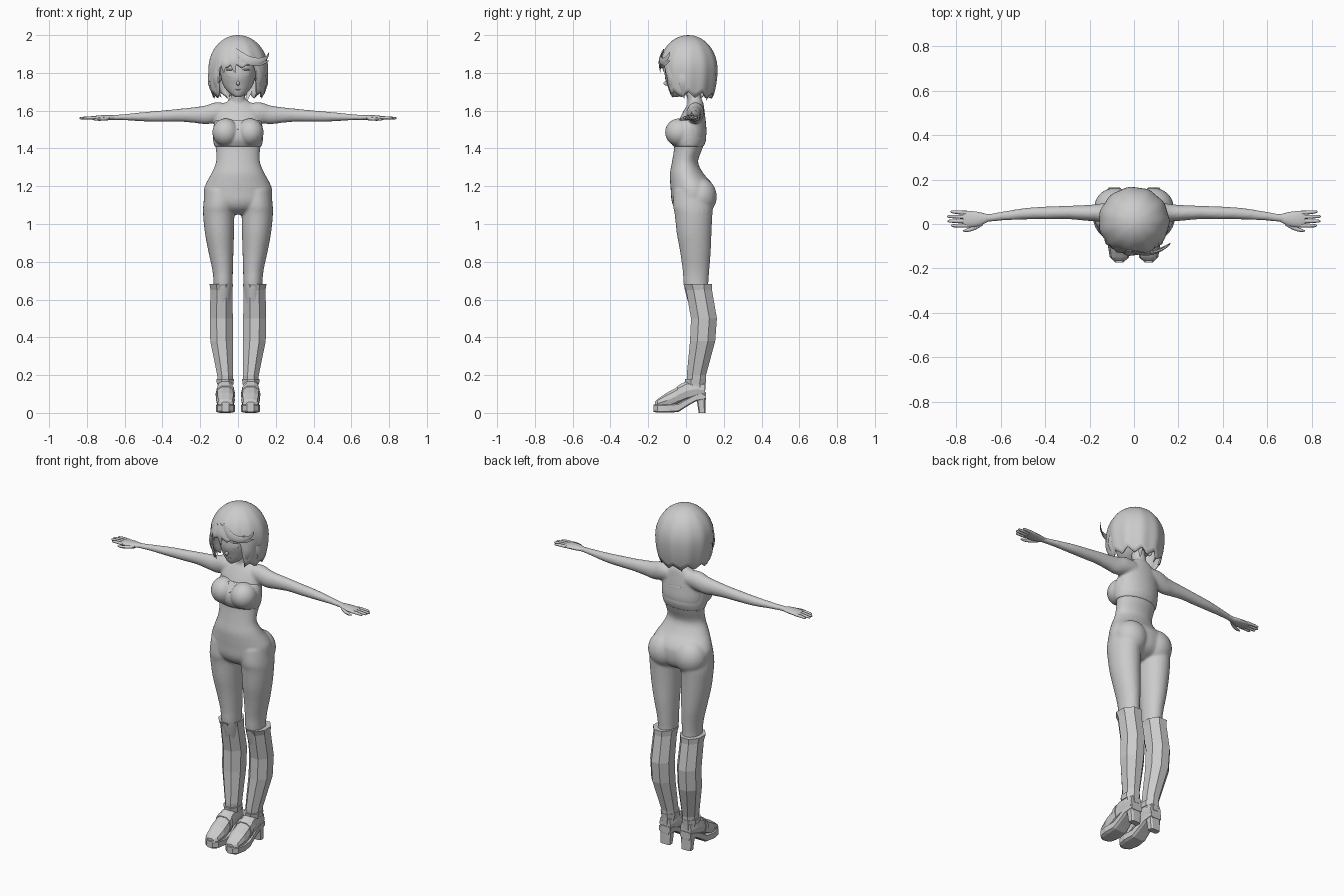
import bpy, bmesh, math
from mathutils import Matrix, Vector

grey = bpy.data.materials.new("plain_grey")
grey.diffuse_color = (0.6, 0.6, 0.6, 1)


def spline(rings, k):
    """Catmull-Rom resampling of cross-sections."""
    if k < 2:
        return rings
    out = []
    for i in range(len(rings) - 1):
        p0, p1 = rings[max(i - 1, 0)], rings[i]
        p2, p3 = rings[i + 1], rings[min(i + 2, len(rings) - 1)]
        for j in range(k):
            u = j / k
            out.append([0.5 * (2 * b + (c - a) * u + (2 * a - 5 * b + 4 * c - d) * u * u
                               + (3 * b - a - 3 * c + d) * u ** 3)
                        for a, b, c, d in zip(p0, p1, p2, p3)])
    return out + [rings[-1]]


def loft(bm, rings, axis="z", n=24, k=4, s=1, power=1.0, turn=0.0, grow=1.0):
    """Rings are (position, centre a, centre b, radius a, radius b) along an axis."""
    loops = []
    for t, ca, cb, ra, rb in spline(rings, k):
        loop = []
        for i in range(n):
            a = 2 * math.pi * (i + turn) / n
            c, d = math.cos(a), math.sin(a)
            u = ca + ra * grow * math.copysign(abs(c) ** power, c)
            v = cb + rb * grow * math.copysign(abs(d) ** power, d)
            p = {"z": (u, v, t), "x": (t, u, v), "y": (u, t, v)}[axis]
            loop.append(bm.verts.new((p[0] * s, p[1], p[2])))
        loops.append(loop)
    for lo, hi in zip(loops, loops[1:]):
        for i in range(n):
            j = (i + 1) % n
            bm.faces.new((lo[i], lo[j], hi[j], hi[i]))
    bm.faces.new(loops[0])
    bm.faces.new(loops[-1])


def ball(bm, centre, radii, spin=0.0):
    m = Matrix.Translation(centre) @ Matrix.Rotation(spin, 4, "Z") @ Matrix.Diagonal((*radii, 1))
    bmesh.ops.create_uvsphere(bm, u_segments=24, v_segments=14, radius=1, matrix=m)


def finish(name, bm, smooth=True, angle=50, voxel=0, relax=5):
    bmesh.ops.recalc_face_normals(bm, faces=bm.faces[:])
    me = bpy.data.meshes.new(name)
    for f in bm.faces:
        f.smooth = smooth
    bm.to_mesh(me)
    bm.free()
    if smooth:
        me.set_sharp_from_angle(angle=math.radians(angle))
    me.materials.append(grey)
    ob = bpy.data.objects.new(name, me)
    bpy.context.collection.objects.link(ob)
    if voxel:
        r = ob.modifiers.new("blend", "REMESH")
        r.mode, r.voxel_size, r.use_smooth_shade = "VOXEL", voxel, True
        m = ob.modifiers.new("relax", "SMOOTH")
        m.factor, m.iterations = 0.5, relax
    return ob


# Body: torso, neck, legs and arms blended into one skin
bm = bmesh.new()
loft(bm, [(1.05, 0, .03, .05, .04), (1.08, 0, .035, .13, .09), (1.12, 0, .036, .175, .112),
          (1.18, 0, .035, .181, .116), (1.22, 0, .025, .167, .109), (1.27, 0, .003, .14, .088),
          (1.33, 0, -.005, .116, .069), (1.40, 0, .012, .118, .075), (1.47, 0, .025, .128, .083),
          (1.54, 0, .032, .125, .073), (1.60, 0, .043, .115, .055), (1.64, 0, .052, .07, .04),
          (1.665, 0, .05, .035, .03)], n=32)
loft(bm, [(1.58, 0, .05, .045, .04), (1.65, 0, .046, .039, .038), (1.74, 0, .03, .038, .038)])
for s in (1, -1):
    loft(bm, [(1.18, .09, .035, .085, .1), (1.10, .1, .037, .084, .106), (1.05, .102, .04, .083, .1),
              (.95, .098, .043, .077, .092), (.85, .09, .05, .066, .081), (.75, .081, .053, .054, .07),
              (.66, .079, .055, .049, .064), (.5, .083, .085, .04, .05)], s=s)
    ball(bm, (.085 * s, .075, 1.145), (.094, .088, .1))
    loft(bm, [(.06, .05, 1.595, .045, .045), (.12, .05, 1.59, .045, .054), (.17, .05, 1.578, .039, .05),
              (.22, .05, 1.577, .035, .043), (.30, .052, 1.576, .03, .035), (.38, .05, 1.572, .029, .031),
              (.48, .047, 1.568, .026, .026), (.58, .037, 1.566, .021, .018),
              (.65, .028, 1.564, .018, .014), (.69, .025, 1.563, .021, .013)], "x", s=s)
finish("body", bm, voxel=.007, relax=6)

# Cropped top with rounded bust
bm = bmesh.new()
loft(bm, [(1.41, 0, .013, .125, .081), (1.45, 0, .01, .133, .097), (1.5, 0, .012, .133, .092),
          (1.55, 0, .03, .122, .076)], n=32)
for s in (1, -1):
    ball(bm, (.065 * s, -.036, 1.485), (.071, .075, .074))
finish("top", bm, voxel=.006, relax=4)

# Small keyhole panel on the chest
bm = bmesh.new()
bm.faces.new([bm.verts.new(p) for p in ((-.03, -.05, 1.55), (-.028, -.064, 1.53), (0, -.083, 1.502),
                                        (.028, -.064, 1.53), (.03, -.05, 1.55))])
panel = finish("chest_panel", bm, smooth=False)
panel.modifiers.new("thickness", "SOLIDIFY").thickness = .006

# Hands with four fingers and a thumb
bm = bmesh.new()
for s in (1, -1):
    loft(bm, [(.655, .027, 1.564, .016, .011), (.70, .022, 1.563, .032, .014),
              (.745, .022, 1.562, .037, .012), (.77, .022, 1.561, .034, .008)], "x", n=16, s=s)
    for y, tip in ((.05, .825), (.031, .84), (.012, .838), (-.007, .822)):
        loft(bm, [(.75, y, 1.562, .0095, .009), (.79, y * 1.05, 1.562, .0085, .008),
                  (tip - .007, y * 1.1, 1.56, .0065, .006), (tip, y * 1.1, 1.56, .002, .002)],
             "x", n=8, k=2, s=s)
    loft(bm, [(.68, .008, 1.56, .014, .01), (.715, -.016, 1.556, .011, .009),
              (.75, -.028, 1.554, .008, .007), (.77, -.031, 1.554, .002, .002)], "x", n=8, k=2, s=s)
finish("hands", bm)

# Faceted tall boots
bm = bmesh.new()
for s in (1, -1):
    loft(bm, [(.682, .088, .062, .064, .078), (.65, .088, .069, .059, .07), (.5, .088, .095, .062, .07),
              (.38, .087, .088, .061, .068), (.2, .068, .055, .043, .052), (.12, .068, .053, .038, .05)],
         n=8, k=1, s=s, turn=.5, grow=1.06)
finish("boots", bm, smooth=False)

# Shoes: upper, ankle cuff, strap, sole and block heel
bm = bmesh.new()
for s in (1, -1):
    loft(bm, [(-.165, .066, .045, .022, .014), (-.15, .066, .05, .042, .024), (-.10, .066, .066, .05, .043),
              (-.05, .067, .088, .048, .048), (0, .068, .115, .045, .056), (.05, .068, .125, .043, .05),
              (.10, .068, .12, .036, .045)], "y", n=10, k=1, s=s, power=.8)
    loft(bm, [(.15, .068, .05, .044, .055), (.18, .068, .05, .048, .058)], n=8, k=1, s=s, turn=.5, grow=1.06)
    loft(bm, [(-.045, .067, .094, .052, .05), (-.022, .067, .104, .051, .055)], "y", n=10, k=1, s=s, power=.8)
    loft(bm, [(-.172, .066, .025, .02, .02), (-.15, .066, .024, .044, .024), (-.1, .066, .024, .053, .024),
              (-.04, .066, .028, .047, .024), (0, .067, .053, .042, .023), (.05, .068, .08, .04, .02),
              (.105, .068, .09, .036, .02)], "y", n=8, k=1, s=s, power=.4, turn=.5)
    loft(bm, [(0, .068, .085, .031, .018), (.06, .068, .08, .034, .023), (.1, .068, .076, .038, .03)],
         n=8, k=1, s=s, power=.4, turn=.5)
finish("shoes", bm, smooth=False)

# Head with a small pointed chin, nose and ears
bm = bmesh.new()
loft(bm, [(1.672, 0, -.058, .012, .014), (1.685, 0, -.045, .035, .037), (1.71, 0, -.025, .062, .066),
          (1.74, 0, -.01, .08, .09), (1.78, 0, 0, .091, .112), (1.83, 0, .005, .098, .115),
          (1.88, 0, .01, .1, .11), (1.93, 0, .01, .08, .09)], n=32)
ball(bm, (0, -.103, 1.745), (.009, .016, .012))
for s in (1, -1):
    ball(bm, (.098 * s, .015, 1.78), (.012, .02, .03))
finish("head", bm)

# Eyes, brows and mouth as thin plates on the face
bm = bmesh.new()
for s in (1, -1):
    ball(bm, (.045 * s, -.095, 1.795), (.021, .004, .021), .55 * s)
    ball(bm, (.046 * s, -.096, 1.817), (.025, .005, .004), .55 * s)
    ball(bm, (.046 * s, -.095, 1.842), (.022, .004, .003), .55 * s)
ball(bm, (0, -.09, 1.713), (.016, .004, .003))
finish("face_details", bm)

# Bobbed hair: a shell with a jagged hem that opens over the face
N, ROWS = 96, 18


def hem(a):
    d = abs(math.degrees(math.atan2(math.sin(a + math.pi / 2), math.cos(a + math.pi / 2))))
    u = min(max((d - 34) / 14, 0), 1)
    low = 1.685 - .012 * (d / 180)
    jag = abs((a * 11 / math.pi) % 2 - 1)
    return 1.835 + (low - 1.835) * u * u * (3 - 2 * u) + .032 * (jag - .35)


bm = bmesh.new()
top_vert = bm.verts.new((0, .012, 2.0))
cols = []
for i in range(N):
    a = 2 * math.pi * i / N
    col = []
    for r in range(1, ROWS + 1):
        t = r / ROWS
        z = 2.0 - (2.0 - hem(a)) * t ** 1.6
        h = (z - 1.82) / .18
        f = math.sqrt(max(1 - h * h, 0)) if h > 0 else 1 - .22 * h * h
        f *= 1 + .018 * t * math.cos(11 * a)
        col.append(bm.verts.new((.158 * f * math.cos(a), .012 + .154 * f * math.sin(a), z)))
    cols.append(col)
for i in range(N):
    c, d = cols[i], cols[(i + 1) % N]
    bm.faces.new((top_vert, c[0], d[0]))
    for r in range(ROWS - 1):
        bm.faces.new((c[r], c[r + 1], d[r + 1], d[r]))
hair = finish("hair", bm)
hair.modifiers.new("thickness", "SOLIDIFY").thickness = .01


# Loose pointed locks: flattened tapering sweeps
def lock(bm, pts, width, s=1):
    path = [Vector((p[0] * s, p[1], p[2])) for p in spline(pts, 5)]
    loops = []
    for i, p in enumerate(path):
        t = i / (len(path) - 1)
        along = (path[min(i + 1, len(path) - 1)] - path[max(i - 1, 0)]).normalized()
        out = (p - Vector((0, .012, p.z))).normalized()
        side = along.cross(out).normalized()
        w = width * (1 - t ** 2) + .001
        loops.append([bm.verts.new(p + side * w * x + side.cross(along) * w * y)
                      for x, y in ((1, 0), (0, .35), (-1, 0), (0, -.35))])
    for lo, hi in zip(loops, loops[1:]):
        for i in range(4):
            bm.faces.new((lo[i], lo[(i + 1) % 4], hi[(i + 1) % 4], hi[i]))
    bm.faces.new(loops[0])
    bm.faces.new(loops[-1])


bm = bmesh.new()
lock(bm, [(-.02, -.118, 1.91), (.05, -.135, 1.87), (.11, -.122, 1.862), (.15, -.1, 1.88), (.165, -.085, 1.91)], .022)
lock(bm, [(.0, -.12, 1.9), (.06, -.13, 1.86), (.12, -.11, 1.85), (.165, -.085, 1.865)], .018)
lock(bm, [(-.01, -.12, 1.91), (-.025, -.138, 1.86), (-.015, -.135, 1.8)], .024)
lock(bm, [(-.05, -.11, 1.9), (-.075, -.122, 1.85), (-.075, -.115, 1.8)], .022)
for s in (1, -1):
    lock(bm, [(.1, -.095, 1.87), (.122, -.085, 1.78), (.112, -.075, 1.72), (.088, -.07, 1.67)], .02, s)
    lock(bm, [(.15, -.02, 1.8), (.152, -.02, 1.74), (.125, -.01, 1.665)], .02, s)
    lock(bm, [(.07, .13, 1.78), (.065, .132, 1.72), (.045, .105, 1.65)], .022, s)
finish("hair_locks", bm)
